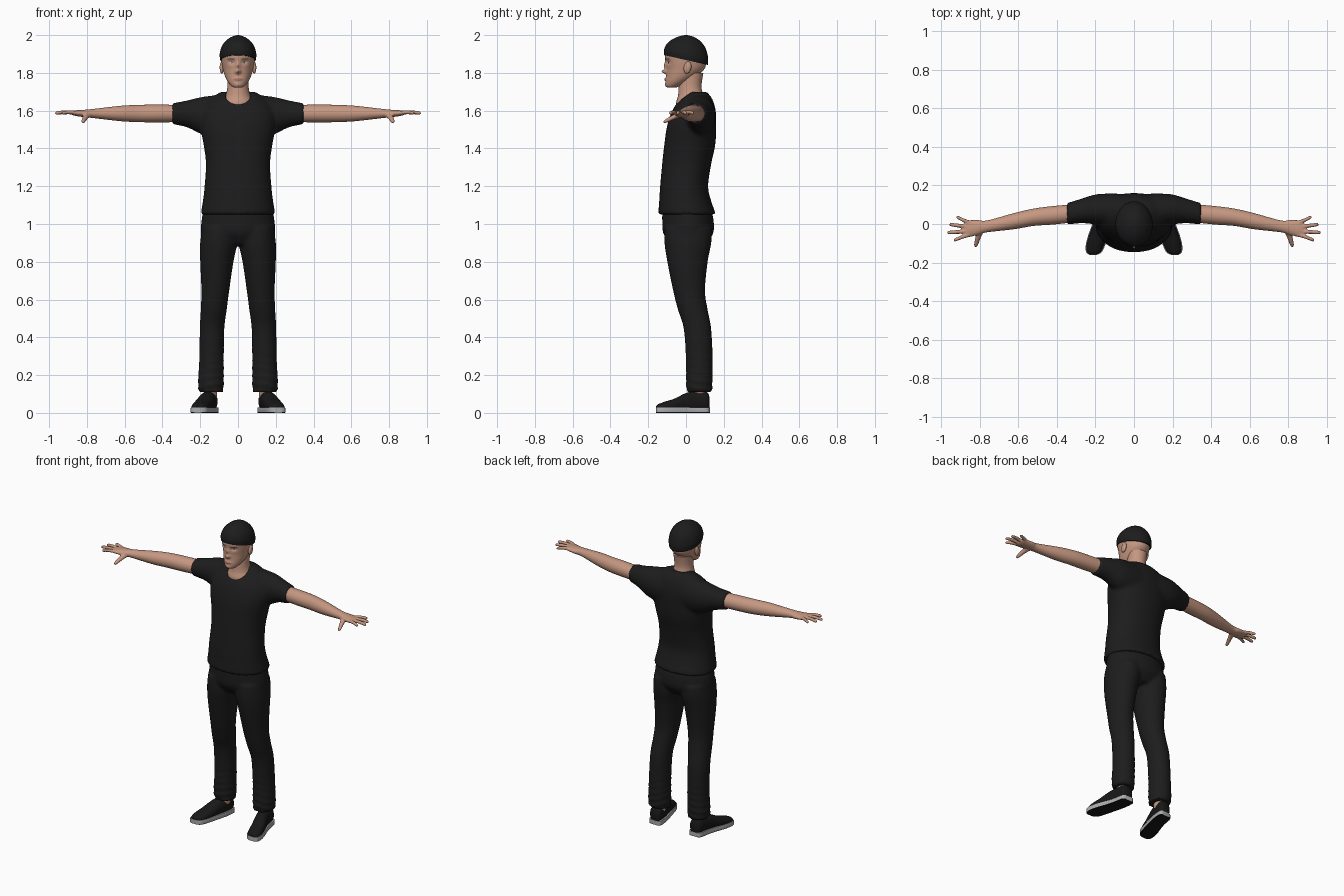
import bpy
import bmesh
import math
from mathutils import Matrix

default_cube = bpy.data.objects.get("Cube")
if default_cube:
    bpy.data.objects.remove(default_cube, do_unlink=True)


def material(name, red, green, blue):
    mat = bpy.data.materials.new(name)
    mat.use_nodes = True
    mat.diffuse_color = (red, green, blue, 1)
    shader = mat.node_tree.nodes["Principled BSDF"]
    shader.inputs["Base Color"].default_value = (red, green, blue, 1)
    shader.inputs["Roughness"].default_value = 0.8
    return mat


skin = material("skin", 0.56, 0.31, 0.22)
cloth = material("black cloth", 0.012, 0.012, 0.012)
leather = material("shoe black", 0.009, 0.009, 0.009)
rubber = material("pale sole", 0.42, 0.42, 0.42)
lip = material("lips", 0.42, 0.19, 0.14)
brow = material("brow brown", 0.12, 0.065, 0.045)
white = material("eye white", 0.5, 0.46, 0.43)
dark = material("iris dark", 0.02, 0.015, 0.012)


def resample(keys, steps):
    """Catmull-Rom interpolation through the key sections."""
    padded = [keys[0]] + list(keys) + [keys[-1]]
    rows = []
    for a, b, c, d in zip(padded, padded[1:], padded[2:], padded[3:]):
        for i in range(steps):
            t = i / steps
            rows.append([q + t * (r - p) / 2
                         + t * t * (p - 2.5 * q + 2 * r - s / 2)
                         + t ** 3 * (1.5 * (q - r) + (s - p) / 2)
                         for p, q, r, s in zip(a, b, c, d)])
    return rows + [list(keys[-1])]


def tube(bm, keys, axis="z", side=1, power=2.0, sides=48, steps=6, sculpt=None):
    """Closed loft; each key is (position, centre u, centre v, radius u, radius v)."""
    rings = []
    for pos, cu, cv, ru, rv in resample(keys, steps):
        ring = []
        for i in range(sides):
            angle = math.tau * i / sides
            c, s = math.cos(angle), math.sin(angle)
            u = cu + ru * math.copysign(abs(c) ** (2 / power), c)
            v = cv + rv * math.copysign(abs(s) ** (2 / power), s)
            point = {"z": (u, v, pos), "x": (pos, u, v), "y": (u, pos, v)}[axis]
            if sculpt:
                point = sculpt(*point)
            ring.append(bm.verts.new((point[0] * side, point[1], point[2])))
        rings.append(ring)
    for low, high in zip(rings, rings[1:]):
        for i in range(sides):
            j = (i + 1) % sides
            bm.faces.new((low[i], low[j], high[j], high[i]))
    bm.faces.new(rings[0])
    bm.faces.new(rings[-1])


def finish(name, bm, *mats, voxel=None, rule=None):
    """Turn the bmesh into an object, optionally fused into one smooth skin."""
    bmesh.ops.recalc_face_normals(bm, faces=bm.faces)
    if rule:
        for face in bm.faces:
            face.material_index = rule(face)
    mesh = bpy.data.meshes.new(name)
    bm.to_mesh(mesh)
    bm.free()
    obj = bpy.data.objects.new(name, mesh)
    bpy.context.collection.objects.link(obj)
    for mat in mats:
        mesh.materials.append(mat)
    bpy.ops.object.select_all(action="DESELECT")
    obj.select_set(True)
    bpy.context.view_layer.objects.active = obj
    bpy.ops.object.shade_smooth_by_angle(angle=math.radians(45))
    if voxel:
        fuse = obj.modifiers.new("fuse", "REMESH")
        fuse.mode = "VOXEL"
        fuse.voxel_size = voxel
        fuse.use_smooth_shade = True
        relax = obj.modifiers.new("relax", "SMOOTH")
        relax.factor = 0.5
        relax.iterations = 4
    return obj


def plate(name, target, x, z, width, height, mat, rounded=True):
    """Thin patch laid on the front of the target."""
    bm = bmesh.new()
    bmesh.ops.create_grid(bm, x_segments=12, y_segments=12, size=1)
    for v in bm.verts:
        u, w = v.co.x, v.co.y
        if rounded:
            u, w = u * math.sqrt(1 - w * w / 2), w * math.sqrt(1 - u * u / 2)
        v.co = (x + u * width, -0.3, z + w * height)
    obj = finish(name, bm, mat)
    wrap = obj.modifiers.new("lay on surface", "SHRINKWRAP")
    wrap.target = target
    wrap.wrap_method = "PROJECT"
    wrap.wrap_mode = "ABOVE_SURFACE"
    wrap.use_project_y = True
    wrap.offset = 0.0015


# Head with sculpted face and ears
BUMPS = [(0, 1.835, .011, .022, .012), (0, 1.807, .013, .011, .024),
         (.034, 1.856, .018, .011, -.009), (-.034, 1.856, .018, .011, -.009),
         (0, 1.766, .022, .008, .006), (0, 1.738, .02, .01, .004)]


def face_shape(x, y, z):
    if y < -0.02:
        y -= sum(depth * math.exp(-((x - bx) / wx) ** 2 - ((z - bz) / wz) ** 2)
                 for bx, bz, wx, wz, depth in BUMPS)
    return x, y, z


bm = bmesh.new()
tube(bm, [(1.722, 0, -.075, .015, .02), (1.728, 0, -.07, .032, .035),
          (1.75, 0, -.05, .052, .058), (1.78, 0, -.025, .068, .08),
          (1.82, 0, -.003, .08, .1), (1.86, 0, 0, .087, .108),
          (1.9, 0, 0, .088, .11), (1.95, 0, 0, .07, .08)],
     sides=96, steps=8, sculpt=face_shape)
for side in (1, -1):
    place = Matrix.Translation((side * .086, .008, 1.828)) @ Matrix.Rotation(-.2, 4, "X")
    bmesh.ops.create_uvsphere(bm, u_segments=20, v_segments=14, radius=1,
                              matrix=place @ Matrix.Diagonal((.011, .02, .032, 1)))
head = finish("head", bm, skin)

for side, label in ((1, "left"), (-1, "right")):
    plate(label + "_eye", head, side * .034, 1.855, .014, .0055, white)
    plate(label + "_iris", head, side * .034, 1.855, .0055, .0055, dark)
    plate(label + "_brow", head, side * .036, 1.874, .02, .0035, brow)
plate("mouth", head, 0, 1.766, .024, .007, lip)

bm = bmesh.new()
tube(bm, [(1.6, 0, .03, .1, .075), (1.64, 0, .028, .088, .08),
          (1.68, 0, .025, .066, .067), (1.73, 0, .022, .056, .06),
          (1.8, 0, .03, .058, .062)])
finish("neck", bm, skin)

# Knitted cap, rim tilted down at the back
bm = bmesh.new()
tube(bm, [(1.868, 0, 0, .094, .116), (1.9, 0, 0, .097, .117),
          (1.94, 0, 0, .086, .104), (1.97, 0, 0, .064, .078),
          (1.99, 0, 0, .036, .044), (2, 0, 0, .006, .008)],
     sculpt=lambda x, y, z: (x, y, z - 1.7 * y * (2 - z)))
finish("cap", bm, cloth)

# Shirt: torso and sleeves fused, collar scooped out
bm = bmesh.new()
tube(bm, [(1.05, 0, .005, .197, .15), (1.07, 0, .003, .195, .149),
          (1.12, 0, -.004, .186, .138), (1.2, 0, -.01, .177, .127),
          (1.32, 0, .004, .17, .13), (1.42, 0, .02, .182, .135),
          (1.52, 0, .03, .2, .13), (1.6, 0, .042, .19, .115),
          (1.66, 0, .055, .15, .085), (1.7, 0, .065, .09, .045)], power=2.2)
for side in (1, -1):
    tube(bm, [(.04, .06, 1.57, .095, .12), (.12, .07, 1.57, .088, .112),
              (.2, .075, 1.575, .078, .096), (.27, .068, 1.583, .064, .071),
              (.35, .052, 1.584, .056, .055)], axis="x", side=side)
shirt = finish("shirt", bm, cloth, voxel=.011)

bm = bmesh.new()
bmesh.ops.create_uvsphere(bm, u_segments=40, v_segments=24, radius=1,
                          matrix=Matrix.Translation((0, -.03, 1.715))
                          @ Matrix.Diagonal((.08, .1, .085, 1)))
cutter = finish("collar_cutter", bm, cloth)
cutter.hide_render = True
cutter.display_type = "WIRE"
scoop = shirt.modifiers.new("collar", "BOOLEAN")
scoop.operation = "DIFFERENCE"
scoop.object = cutter
plate("chest_pocket", shirt, .1, 1.44, .06, .055, cloth, rounded=False)

# Trousers: hips and legs fused, creased near the cuffs


def creases(x, y, z):
    fade = max(0, 1 - z / .4)
    wave = .006 * fade * math.sin(z * 150 + x * 30 + y * 20)
    return x + wave * (x - .14) / .07, y + wave * (y - .07) / .07, z


bm = bmesh.new()
tube(bm, [(.89, 0, .012, .16, .09), (.95, 0, .012, .195, .132),
          (1.02, 0, .01, .193, .136), (1.08, 0, .003, .182, .128)])
for side in (1, -1):
    tube(bm, [(.11, .142, .07, .064, .066), (.16, .143, .07, .068, .07),
              (.3, .14, .07, .065, .071), (.45, .137, .06, .065, .073),
              (.55, .128, .035, .069, .079), (.65, .12, .016, .074, .085),
              (.8, .112, .008, .088, .107), (.9, .102, .01, .098, .124),
              (.98, .1, .012, .09, .124)], side=side, steps=10, sculpt=creases)
finish("trousers", bm, cloth, voxel=.01)

# Arms with fused hands, then feet
FINGERS = [(.855, -.056, .935, -.082), (.86, -.038, .968, -.044),
           (.86, -.014, .957, -.003), (.845, .005, .922, .034)]
SHOE = [(.125, .145, .05, .02, .03), (.11, .147, .06, .038, .05),
        (.05, .155, .06, .042, .055), (0, .168, .055, .043, .05),
        (-.06, .187, .04, .046, .036), (-.11, .2, .03, .045, .03),
        (-.145, .208, .025, .035, .022), (-.158, .212, .025, .015, .012)]

for side, label in ((1, "left"), (-1, "right")):
    bm = bmesh.new()
    tube(bm, [(.32, .055, 1.585, .047, .046), (.42, .045, 1.585, .048, .047),
              (.52, .035, 1.585, .045, .046), (.62, .015, 1.585, .042, .041),
              (.76, -.012, 1.585, .031, .025), (.81, -.018, 1.585, .039, .02),
              (.86, -.025, 1.587, .044, .015), (.88, -.027, 1.588, .036, .01)],
         axis="x", side=side)
    for x0, y0, x1, y1 in FINGERS:
        tube(bm, [(x0, y0, 1.588, .011, .011), ((x0 + x1) / 2, (y0 + y1) / 2, 1.592, .0105, .0105),
                  (x1 - .008, y1, 1.588, .009, .009), (x1, y1, 1.587, .004, .004)],
             axis="x", side=side, sides=16)
    tube(bm, [(-.02, .79, 1.583, .022, .016), (-.06, .805, 1.568, .016, .014),
              (-.105, .818, 1.546, .011, .011), (-.12, .82, 1.54, .005, .005)],
         axis="y", side=side, sides=16)
    finish(label + "_arm", bm, skin, voxel=.0045)

    bm = bmesh.new()
    tube(bm, [(.05, .147, .065, .034, .04), (.15, .145, .07, .036, .042)], side=side)
    finish(label + "_ankle", bm, skin)

    bm = bmesh.new()
    tube(bm, SHOE, axis="y", side=side, power=2.3,
         sculpt=lambda x, y, z: (x, y, max(z, .02)))
    finish(label + "_shoe", bm, leather)

    bm = bmesh.new()
    wide = [(y * 1.01, x, .014, rx + .005, .05) for y, x, z, rx, rz in SHOE]
    tube(bm, wide, axis="y", side=side, power=2.6,
         sculpt=lambda x, y, z: (x, y, min(max(z, 0), .028)))
    finish(label + "_sole", bm, rubber, leather,
           rule=lambda f: int(f.calc_center_median().z < .004))
